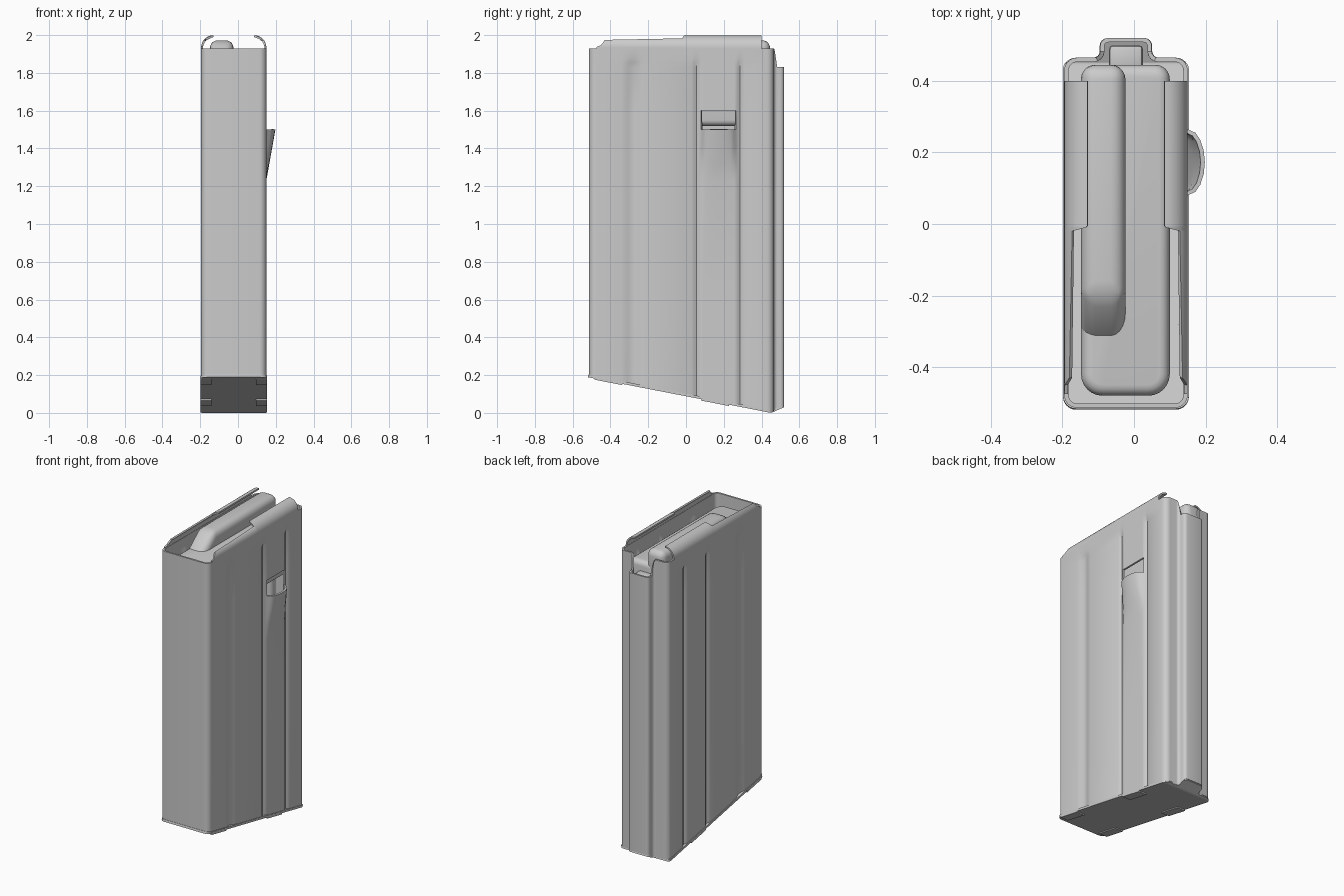
import bpy, bmesh, math
from mathutils import Matrix

if "Cube" in bpy.data.objects:
    bpy.data.objects.remove(bpy.data.objects["Cube"])

CX, W, R = -0.0225, 0.1725, 0.036          # shell centre, half width, corner radius
SLOPE = 0.19 / 0.97
HOLE = (0.08, 0.265)


def finish(name, bm, mods=(), angle=35):
    me = bpy.data.meshes.new(name)
    bm.to_mesh(me)
    bm.free()
    ob = bpy.data.objects.new(name, me)
    bpy.context.collection.objects.link(ob)
    bpy.ops.object.select_all(action='DESELECT')
    ob.select_set(True)
    bpy.context.view_layer.objects.active = ob
    for kind, props in mods:
        m = ob.modifiers.new(kind.title(), kind)
        for k, v in props.items():
            setattr(m, k, v)
        bpy.ops.object.modifier_apply(modifier=m.name)
    bpy.ops.object.shade_smooth_by_angle(angle=math.radians(angle))
    return ob


def arc(cx, cy, r, a0, a1, n=6):
    return [(cx + r * math.cos(math.radians(a0 + (a1 - a0) * i / n)),
             cy + r * math.sin(math.radians(a0 + (a1 - a0) * i / n))) for i in range(n + 1)]


def bottom(y):
    return 0.19 - (y + 0.52) * SLOPE if y < 0.45 else (y - 0.45) * 0.43


def top(y):
    return 1.93 - 0.1 * min(1, max(0, (y - 0.468) / 0.015))


def groove(y):
    d = 0
    for c, h in ((-0.28, 0.06), (0.055, 0.025), (0.287, 0.022)):
        t = max(0, 1 - abs(y - c) / h)
        d += 0.013 * t * t * (3 - 2 * t)
    return d


# right half of the horizontal section, front to back
side_y = [-0.34, -0.325, -0.31, -0.295, -0.28, -0.265, -0.25, -0.235, -0.22,
          0.03, 0.042, 0.055, 0.068, 0.08, 0.09, 0.11, 0.14, 0.1725, 0.205, 0.235, 0.255, 0.265,
          0.276, 0.287, 0.298, 0.309]
half = (arc(W - R, -0.514 + R, R, -90, 0) + [(W, y) for y in side_y]
        + arc(W - R, 0.465 - R, R, 0, 90)
        + arc(0.09, 0.483, 0.018, 270, 180, 4) + arc(0.05, 0.498, 0.022, 0, 90, 4))
ring = half + [(-x, y) for x, y in reversed(half)]

# shell: grooved walls, catch scoop and window
levels = [0, 0.6, 1.23, 1.32, 1.41, 1.5, 1.6, 1.83, 1.855, 1.88, 1.93]
bm = bmesh.new()
rows = []
for z in levels:
    row = []
    for x, y in ring:
        fade = min(1, max(0, (1.88 - z) / 0.05))
        px = x
        if abs(abs(x) - W) < 1e-5:
            px -= math.copysign(groove(y) * fade, x)
            if x > 0 and HOLE[0] < y < HOLE[1] and 1.23 < z <= 1.5:
                t = (y - sum(HOLE) / 2) / (HOLE[1] - HOLE[0]) * 2
                px += 0.048 * (z - 1.23) / 0.27 * (1 - t * t) ** 0.5
        row.append(bm.verts.new((CX + px, y, min(top(y), max(z, bottom(y) + 0.008)))))
    rows.append(row)
n = len(ring)
for j in range(len(levels) - 1):
    for i in range(n):
        (x0, y0), (x1, y1) = ring[i], ring[(i + 1) % n]
        if levels[j] == 1.5 and x0 > 0 and x1 > 0 and y0 >= HOLE[0] and y1 <= HOLE[1]:
            continue
        k = (i + 1) % n
        bm.faces.new((rows[j][i], rows[j][k], rows[j + 1][k], rows[j + 1][i]))
bmesh.ops.remove_doubles(bm, verts=bm.verts[:], dist=0.0003)
finish("shell", bm, [('SOLIDIFY', dict(thickness=0.012, offset=-1))])

# feed lips: curled strips, low at the front and full at the rear
stations = [(-0.475, 0.03), (-0.45, 0.12), (-0.43, 0.43), (-0.02, 0.54), (-0.01, 0.95), (-0.005, 1), (0.4, 1)]
bm = bmesh.new()
for s in (1, -1):
    grid = [[bm.verts.new((CX + s * x, y, z))
             for x, z in [(W, 1.925)] + arc(W - 0.065, 1.934, 0.065, 0, 90 * f, 9)]
            for y, f in stations]
    for a, b in zip(grid, grid[1:]):
        for k in range(len(a) - 1):
            q = (a[k], b[k], b[k + 1], a[k + 1])
            bm.faces.new(q if s > 0 else q[::-1])
finish("feed_lips", bm, [('SOLIDIFY', dict(thickness=0.01, offset=-1))])

# floor plate: follows the sloping base
bm = bmesh.new()
pairs = [[bm.verts.new((CX + s * x * 1.02, y * 1.01 if y < 0 else y, bottom(y))) for s in (1, -1)]
         for x, y in half]
for (r0, l0), (r1, l1) in zip(pairs, pairs[1:]):
    bm.faces.new((r0, l0, l1, r1))
bmesh.ops.remove_doubles(bm, verts=bm.verts[:], dist=0.0003)
finish("floor_plate", bm, [('SOLIDIFY', dict(thickness=0.014, offset=-1))])

# folded retaining tabs under the plate
bm = bmesh.new()
for s in (1, -1):
    for y in (-0.41, 0.155):
        m = (Matrix.Translation((CX + s * (W - 0.025), y, bottom(y) + 0.001))
             @ Matrix.Rotation(-math.atan(SLOPE), 4, 'X') @ Matrix.Diagonal((0.058, 0.15, 0.016, 1)))
        bmesh.ops.create_cube(bm, size=1, matrix=m)
finish("floor_tabs", bm)


def prism(verts, axis_vec):
    bm = bmesh.new()
    f = bm.faces.new([bm.verts.new(v) for v in verts])
    ext = bmesh.ops.extrude_face_region(bm, geom=[f])
    bmesh.ops.translate(bm, vec=axis_vec,
                        verts=[g for g in ext['geom'] if isinstance(g, bmesh.types.BMVert)])
    bmesh.ops.recalc_face_normals(bm, faces=bm.faces[:])
    return bm


# follower: rounded platform, raised ridge with a front ramp, rear tongue
plan = (arc(0.04, -0.42, 0.06, -90, 0) + arc(0.06, 0.405, 0.04, 0, 90)
        + arc(-0.108, 0.405, 0.04, 90, 180) + arc(-0.088, -0.42, 0.06, 180, 270))
bev = dict(width=0.03, segments=4, limit_method='ANGLE', angle_limit=math.radians(40))
finish("follower_platform", prism([(x, y, 1.52) for x, y in plan], (0, 0, 0.36)), [('BEVEL', bev)])

profile = [(-0.36, 1.80), (-0.33, 1.865), (-0.2, 1.972), (0.445, 1.972), (0.445, 1.80)]
finish("follower_ridge", prism([(-0.148, y, z) for y, z in profile], (0.124, 0, 0)),
       [('BEVEL', dict(bev, width=0.042, segments=5, angle_limit=math.radians(30)))])

tongue = [(-0.07, 0.42), (0.025, 0.42), (0.025, 0.5), (-0.07, 0.5)]
finish("follower_tongue", prism([(x, y, 1.55) for x, y in tongue], (0, 0, 0.27)),
       [('BEVEL', dict(bev, width=0.012, segments=2))])
